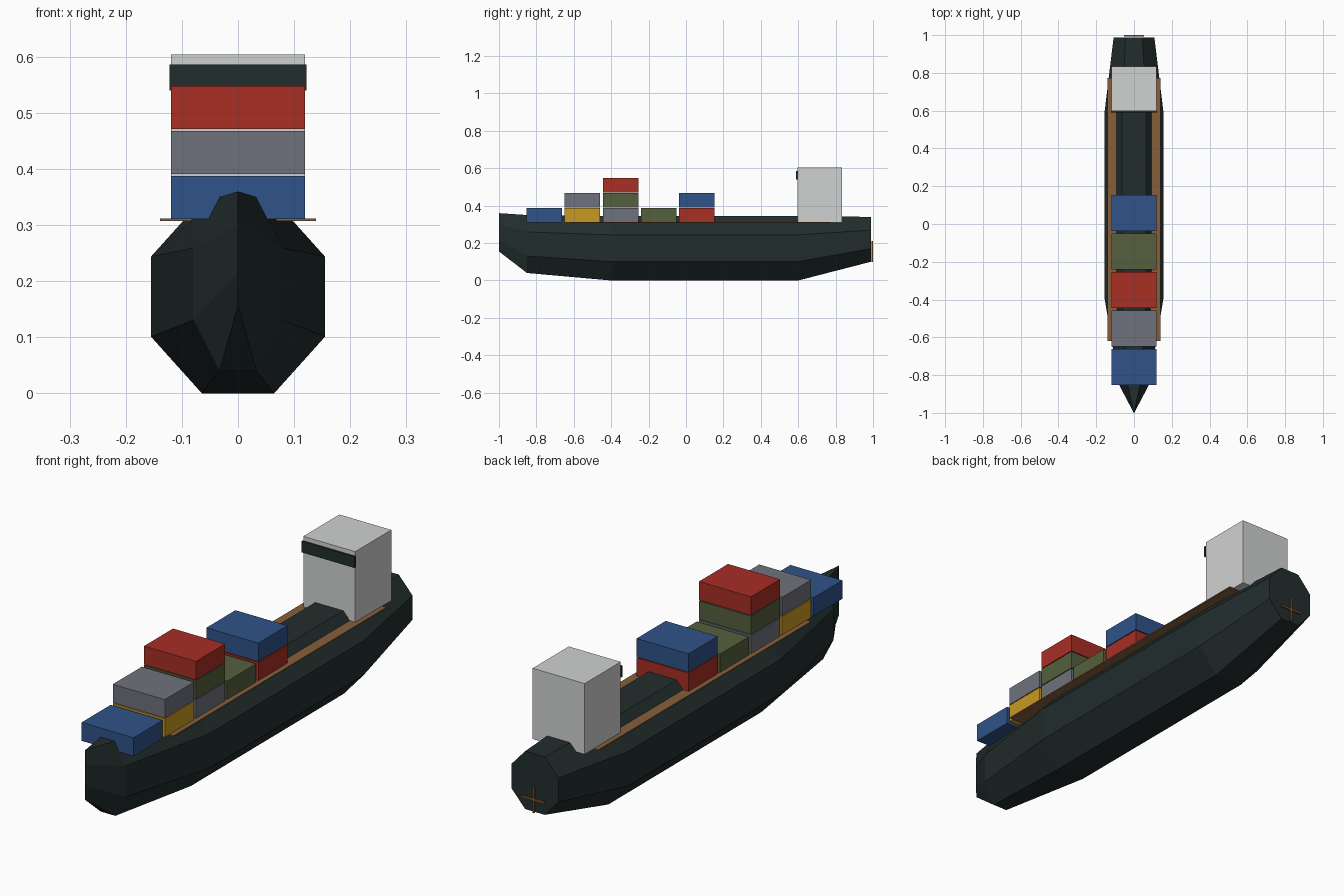
import bpy, bmesh, math

if "Cube" in bpy.data.objects:
    bpy.data.objects.remove(bpy.data.objects["Cube"])


def material(name, hex_colour):
    lin = []
    for i in (0, 2, 4):
        c = int(hex_colour[i:i + 2], 16) / 255
        lin.append(c / 12.92 if c < 0.04045 else ((c + 0.055) / 1.055) ** 2.4)
    mat = bpy.data.materials.new(name)
    mat.use_nodes = True
    mat.diffuse_color = (*lin, 1)
    mat.node_tree.nodes["Principled BSDF"].inputs["Base Color"].default_value = (*lin, 1)
    return mat


HULL = material("dark hull", "222d2d")
WHITE = material("off white", "d0d2d1")
WOOD = material("deck brown", "865f3b")
BRONZE = material("propeller bronze", "8a5630")
BOX = {
    "blue": material("container blue", "2f5389"),
    "red": material("container red", "a82e25"),
    "grey": material("container grey", "6e727c"),
    "green": material("container green", "555f3d"),
    "yellow": material("container yellow", "c99a22"),
}


def finish(name, bm, mat):
    mesh = bpy.data.meshes.new(name)
    bm.to_mesh(mesh)
    bm.free()
    mesh.materials.append(mat)
    obj = bpy.data.objects.new(name, mesh)
    bpy.context.collection.objects.link(obj)
    return obj


def block(name, mat, half_width, y0, y1, z0, z1):
    bm = bmesh.new()
    bmesh.ops.create_cube(bm, size=1)
    for v in bm.verts:
        v.co = (v.co.x * 2 * half_width,
                y1 if v.co.y > 0 else y0,
                z1 if v.co.z > 0 else z0)
    return finish(name, bm, mat)


# Hull: octagonal sections lofted from bow to stern (y, half width, bottom, top)
stations = [(-1.0, 0.001, 0.155, 0.36), (-0.85, 0.08, 0.04, 0.35),
            (-0.4, 0.155, 0, 0.345), (0.6, 0.155, 0, 0.345),
            (0.988, 0.108, 0.10, 0.34)]
bm = bmesh.new()
rings = []
corner = 1 / math.cos(math.pi / 8)
for y, half, low, high in stations:
    ring = []
    for i in range(8):
        a = math.pi * (2 * i + 1) / 8
        ring.append(bm.verts.new((half * corner * math.cos(a), y,
                                  (low + high) / 2 + (high - low) / 2 * corner * math.sin(a))))
    rings.append(ring)
for a, b in zip(rings, rings[1:]):
    for i in range(8):
        j = (i + 1) % 8
        bm.faces.new((a[i], a[j], b[j], b[i]))
bm.faces.new(rings[0])
bm.faces.new(rings[-1])
bmesh.ops.recalc_face_normals(bm, faces=bm.faces)
finish("hull", bm, HULL)

# Side decks: one thin plate passing through the hull
block("deck", WOOD, 0.139, -0.62, 0.772, 0.307, 0.312)

# Deckhouse with bridge window band
block("deckhouse", WHITE, 0.119, 0.597, 0.833, 0.311, 0.604)
block("bridge_window", HULL, 0.122, 0.589, 0.598, 0.54, 0.586)

# Container stacks, listed from bow to stern and from bottom to top
stacks = [["blue"], ["yellow", "grey"], ["grey", "green", "red"], ["green"], ["red", "blue"]]
for row, stack in enumerate(stacks):
    for tier, colour in enumerate(stack):
        y = -0.853 + 0.204 * row
        z = 0.311 + 0.08 * tier
        block(f"container_{row + 1}_{tier + 1}", BOX[colour], 0.119, y, y + 0.19, z, z + 0.0765)

# Propeller: two crossed blades behind the stern
block("propeller_blade_upright", BRONZE, 0.004, 0.993, 1.0, 0.10, 0.21)
block("propeller_blade_level", BRONZE, 0.052, 0.993, 1.0, 0.151, 0.159)
